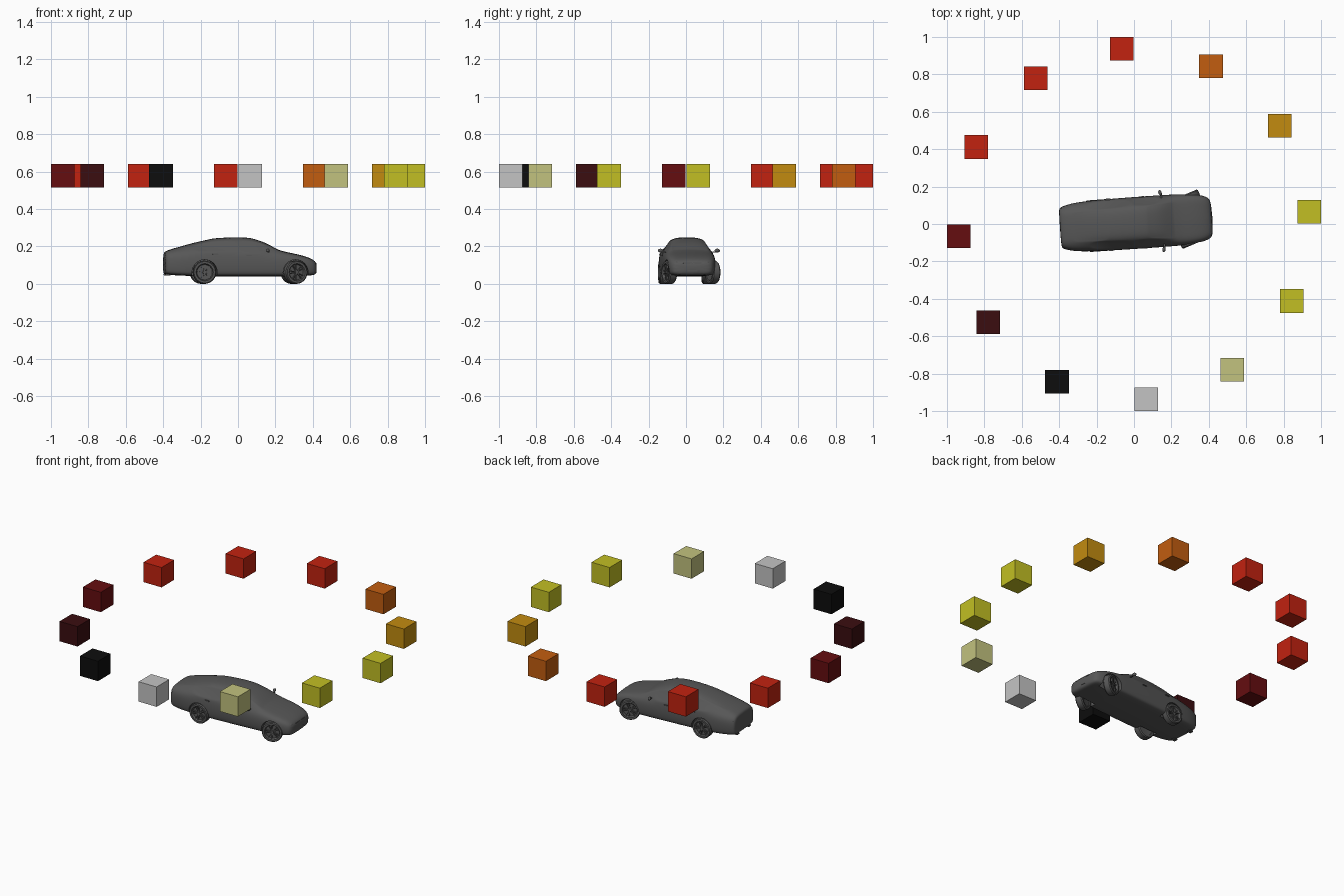
import bpy, bmesh, math
from mathutils import Matrix, Vector

if "Cube" in bpy.data.objects:
    bpy.data.objects.remove(bpy.data.objects["Cube"])

# The whole car is turned a little about z
HEADING = math.radians(4)
CAR = Matrix.Translation((0.012, 0.006, 0)) @ Matrix.Rotation(HEADING, 4, 'Z')


def material(name, r, g, b):
    mat = bpy.data.materials.new(name)
    mat.use_nodes = True
    mat.diffuse_color = (r, g, b, 1)
    mat.node_tree.nodes["Principled BSDF"].inputs["Base Color"].default_value = (r, g, b, 1)
    return mat


CAR_GREY = material("car grey", 0.095, 0.095, 0.095)
YELLOW = material("yellow", 0.54, 0.52, 0.017)
GOLD = material("gold", 0.54, 0.26, 0.005)
ORANGE = material("orange", 0.54, 0.11, 0.005)
RED = material("red", 0.54, 0.016, 0.005)
DARK_RED = material("dark red", 0.13, 0.004, 0.005)
MAROON = material("maroon", 0.043, 0.004, 0.005)
BLACK = material("black", 0.004, 0.004, 0.004)
LIGHT_GREY = material("light grey", 0.55, 0.55, 0.55)
PALE = material("pale yellow", 0.54, 0.54, 0.21)


def make(name, bm, mat, matrix=Matrix(), smooth=True):
    bmesh.ops.recalc_face_normals(bm, faces=bm.faces)
    mesh = bpy.data.meshes.new(name)
    bm.to_mesh(mesh)
    bm.free()
    mesh.materials.append(mat)
    obj = bpy.data.objects.new(name, mesh)
    bpy.context.collection.objects.link(obj)
    obj.matrix_world = matrix
    if smooth:
        mesh.shade_smooth()
        mesh.set_sharp_from_angle(angle=math.radians(35))
    return obj


def scaled(pos, size):
    return Matrix.Translation(pos) @ Matrix.Diagonal((*size, 1))


def box(name, pos, size, turn=0):
    bm = bmesh.new()
    bmesh.ops.create_cube(bm, size=1, matrix=Matrix.Diagonal((*size, 1)))
    bmesh.ops.bevel(bm, geom=bm.edges[:], offset=min(size) * 0.25, segments=2, affect='EDGES')
    return make(name, bm, CAR_GREY, CAR @ Matrix.Translation(pos) @ Matrix.Rotation(turn, 4, 'Z'))


def ellipsoid(name, pos, size, turn=0):
    bm = bmesh.new()
    bmesh.ops.create_uvsphere(bm, u_segments=20, v_segments=12, radius=1,
                              matrix=Matrix.Diagonal((*size, 1)))
    return make(name, bm, CAR_GREY, CAR @ Matrix.Translation(pos) @ Matrix.Rotation(turn, 4, 'Z'))


# Ring of twelve coloured cubes
RING = [YELLOW, GOLD, ORANGE, RED, RED, RED, DARK_RED, MAROON, BLACK, LIGHT_GREY, PALE, YELLOW]
for i, mat in enumerate(RING):
    a = HEADING + i * math.tau / 12
    bm = bmesh.new()
    bmesh.ops.create_cube(bm, size=0.126)
    pos = (0.939 * math.cos(a), 0.939 * math.sin(a), 0.578)
    make(f"ring_cube_{i + 1}", bm, mat, Matrix.Translation(pos), smooth=False)

# Body stations: x, bottom, shoulder, top, half width, half top width
STATIONS = [
    (-0.409, 0.058, 0.140, 0.160, 0.100, 0.075),
    (-0.402, 0.050, 0.152, 0.174, 0.112, 0.082),
    (-0.340, 0.045, 0.166, 0.193, 0.129, 0.080),
    (-0.260, 0.042, 0.170, 0.218, 0.135, 0.078),
    (-0.150, 0.040, 0.170, 0.241, 0.138, 0.082),
    (-0.020, 0.040, 0.168, 0.249, 0.139, 0.086),
    (0.060, 0.040, 0.165, 0.243, 0.139, 0.086),
    (0.130, 0.040, 0.161, 0.224, 0.139, 0.088),
    (0.205, 0.040, 0.156, 0.180, 0.138, 0.100),
    (0.240, 0.040, 0.152, 0.169, 0.137, 0.102),
    (0.320, 0.042, 0.140, 0.154, 0.132, 0.098),
    (0.385, 0.045, 0.122, 0.133, 0.116, 0.085),
    (0.409, 0.052, 0.098, 0.110, 0.092, 0.065),
]


def section(x, zb, zs, zt, w, wt):
    half = [(0, zb), (0.88 * w, zb), (0.98 * w, zb + 0.014), (w * 1.01, zb + 0.6 * (zs - zb)),
            (0.96 * w, zs), (wt + 0.004, zs + 0.82 * (zt - zs)), (0.72 * wt, zt), (0, zt + 0.003)]
    return [Vector((x, y, z)) for y, z in half + [(-y, z) for y, z in half[-2:0:-1]]]


bm = bmesh.new()
rings = [[bm.verts.new(p) for p in section(*s)] for s in STATIONS]
n = len(rings[0])
skin = {}
for i in range(len(rings) - 1):
    for j in range(n):
        k = (j + 1) % n
        skin[i, j] = bm.faces.new((rings[i][j], rings[i][k], rings[i + 1][k], rings[i + 1][j]))
bm.faces.new(rings[0])
bm.faces.new(rings[-1])
bmesh.ops.recalc_face_normals(bm, faces=bm.faces)

# Recessed glass: rear and front side windows, windscreen, rear window
panes = [[skin[i, j] for i in span] for j in (4, 9) for span in ((3, 4), (5, 6))]
panes += [[skin[i, j] for i in span for j in (5, 6, 7, 8)] for span in ((6, 7), (2, 3))]
for pane in panes:
    bmesh.ops.inset_region(bm, faces=pane, thickness=0.005, depth=-0.002, use_even_offset=True)
body = make("body", bm, CAR_GREY, CAR)
body.modifiers.new("round", 'SUBSURF').levels = 2

# Wheel arches cut into the body
AXLES = {"rear": -0.200, "front": 0.288}
cutters = []
for x in AXLES.values():
    for side in (1, -1):
        bm = bmesh.new()
        bmesh.ops.create_cone(bm, cap_ends=True, segments=40, radius1=0.067, radius2=0.067, depth=0.1)
        turn = Matrix.Translation((x, side * 0.13, 0.062)) @ Matrix.Rotation(math.pi / 2, 4, 'X')
        cutter = make("arch_cutter", bm, CAR_GREY, CAR @ turn)
        cutter.hide_render = True
        cutters.append(cutter)
        cut = body.modifiers.new("arch", 'BOOLEAN')
        cut.operation, cut.solver, cut.object = 'DIFFERENCE', 'EXACT', cutter
bpy.context.view_layer.update()
solid = bpy.data.meshes.new_from_object(body.evaluated_get(bpy.context.evaluated_depsgraph_get()))
body.modifiers.clear()
body.data = solid
solid.shade_smooth()
solid.set_sharp_from_angle(angle=math.radians(35))
for cutter in cutters:
    bpy.data.objects.remove(cutter)

# Wheels: lathed tyre and rim dish with paired spokes and a hub
TYRE = [(0, -0.014), (0.043, -0.018), (0.046, -0.022), (0.057, -0.022), (0.062, -0.016),
        (0.062, 0.016), (0.057, 0.022), (0.046, 0.022), (0.043, 0.018), (0.041, 0.008), (0, 0.008)]


def wheel(name, pos, turn):
    bm = bmesh.new()
    verts = [bm.verts.new((r, y, 0)) for r, y in TYRE]
    edges = [bm.edges.new(pair) for pair in zip(verts, verts[1:])]
    bmesh.ops.spin(bm, geom=verts + edges, cent=(0, 0, 0), axis=(0, 1, 0),
                   angle=math.tau, steps=36)
    bmesh.ops.remove_doubles(bm, verts=bm.verts, dist=0.0002)
    for i in range(5):
        for lean in (-0.2, 0.2):
            spin = Matrix.Rotation(i * math.tau / 5 + lean, 4, 'Y')
            bmesh.ops.create_cube(bm, size=1, matrix=spin @ scaled((0.024, 0.012, 0), (0.038, 0.008, 0.005)))
    bmesh.ops.create_cone(bm, cap_ends=True, segments=20, radius1=0.011, radius2=0.009, depth=0.012,
                          matrix=Matrix.Translation((0, 0.012, 0)) @ Matrix.Rotation(-math.pi / 2, 4, 'X'))
    return make(name, bm, CAR_GREY, CAR @ Matrix.Translation(pos) @ Matrix.Rotation(turn, 4, 'Z'))


for axle, x in AXLES.items():
    steer = math.radians(19) if axle == "front" else 0
    for side, label in ((1, "left"), (-1, "right")):
        wheel(f"{axle}_{label}_wheel", (x, side * 0.116, 0.062), steer + (0 if side > 0 else math.pi))

# Paired fittings on both sides
for side, label in ((1, "left"), (-1, "right")):
    ellipsoid(f"{label}_mirror", (0.138, side * 0.152, 0.178), (0.009, 0.015, 0.010), side * 0.25)
    box(f"{label}_mirror_arm", (0.142, side * 0.136, 0.170), (0.010, 0.024, 0.006))
    for x, z, door in ((-0.142, 0.158, "rear"), (0.038, 0.152, "front")):
        box(f"{label}_{door}_door_handle", (x, side * 0.136, z), (0.030, 0.008, 0.006))
    ellipsoid(f"{label}_headlight", (0.376, side * 0.084, 0.113), (0.024, 0.018, 0.011), -side * 0.6)
    ellipsoid(f"{label}_fog_light", (0.391, side * 0.072, 0.068), (0.010, 0.013, 0.007), -side * 0.4)
    box(f"{label}_tail_light", (-0.388, side * 0.088, 0.140), (0.020, 0.040, 0.018), side * 0.35)
    box(f"{label}_exhaust", (-0.392, side * 0.065, 0.050), (0.030, 0.026, 0.010))

# Grille, number plates and rear bumper
for i in range(4):
    box(f"grille_bar_{i + 1}", (0.396, 0, 0.084 + i * 0.009), (0.016, 0.100, 0.004))
box("front_plate", (0.402, 0, 0.070), (0.010, 0.060, 0.012))
box("rear_plate", (-0.403, 0, 0.120), (0.008, 0.062, 0.016))
box("rear_bumper", (-0.394, 0, 0.082), (0.022, 0.180, 0.022))
